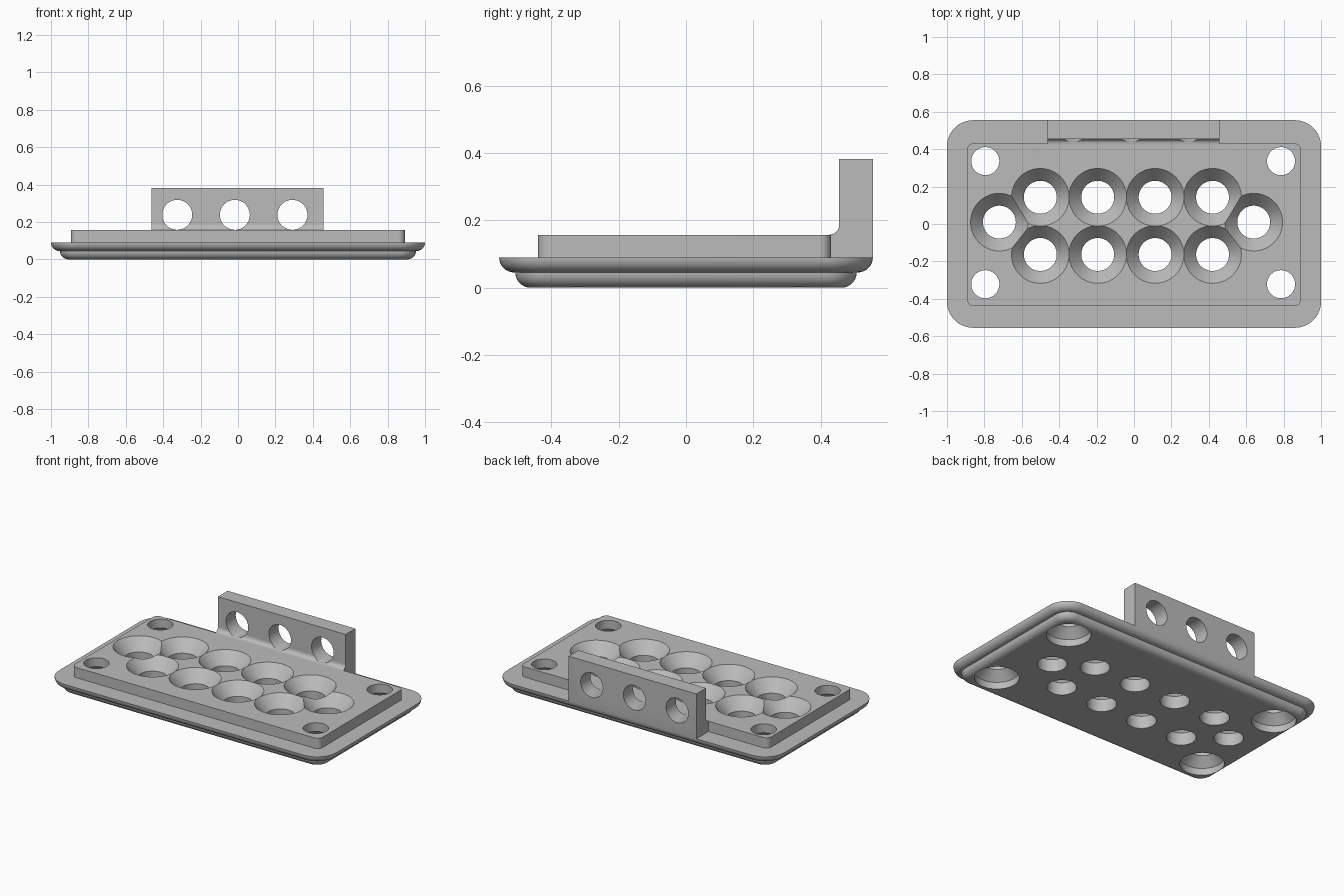
import bpy, bmesh, math

if "Cube" in bpy.data.objects:
    bpy.data.objects.remove(bpy.data.objects["Cube"])

grey = bpy.data.materials.new("plain_grey")
grey.diffuse_color = (0.5, 0.5, 0.5, 1)
grey.use_nodes = True
grey.node_tree.nodes["Principled BSDF"].inputs["Base Color"].default_value = grey.diffuse_color


def loft(name, rings):
    """Closed solid from a stack of rings with equal point counts."""
    bm = bmesh.new()
    rows = [[bm.verts.new(p) for p in ring] for ring in rings]
    n = len(rows[0])
    for a, b in zip(rows, rows[1:]):
        for i in range(n):
            j = (i + 1) % n
            bm.faces.new((a[i], a[j], b[j], b[i]))
    bm.faces.new(rows[0][::-1])
    bm.faces.new(rows[-1])
    bmesh.ops.recalc_face_normals(bm, faces=bm.faces)
    me = bpy.data.meshes.new(name)
    bm.to_mesh(me)
    bm.free()
    ob = bpy.data.objects.new(name, me)
    bpy.context.collection.objects.link(ob)
    me.materials.append(grey)
    return ob


def rounded_rect(hx, hy, r, z, cy=0.0, seg=12):
    pts = []
    for k, (sx, sy) in enumerate([(1, 1), (-1, 1), (-1, -1), (1, -1)]):
        for i in range(seg + 1):
            a = math.pi / 2 * (k + i / seg)
            pts.append((sx * (hx - r) + r * math.cos(a),
                        cy + sy * (hy - r) + r * math.sin(a), z))
    return pts


def turned(name, x, y, profile, seg=64):
    return loft(name, [[(x + r * math.cos(2 * math.pi * i / seg),
                         y + r * math.sin(2 * math.pi * i / seg), z)
                        for i in range(seg)] for r, z in profile])


# Tray body: rounded lower step, rounded upper step, raised block
rings = []
R = 0.045
for base_inset, z0 in ((0.048, 0.0), (0.0, 0.045)):
    for i in range(9):
        a = math.pi / 2 * i / 8
        inset = base_inset + R * (1 - math.sin(a))
        rings.append(rounded_rect(1 - inset, 0.555 - inset, 0.14 - inset,
                                  z0 + R * (1 - math.cos(a))))
for z in (0.09, 0.157):
    rings.append(rounded_rect(0.892, 0.435, 0.035, z, -0.004))
body = loft("tray", rings)

# Upright back plate with a filleted foot
side = [(0.40, 0.06), (0.50, 0.06), (0.555, 0.09), (0.555, 0.382), (0.455, 0.382)]
side += [(0.425 + 0.03 * math.cos(a), 0.187 + 0.03 * math.sin(a))
         for a in (-math.pi / 2 * i / 8 for i in range(9))]
side.append((0.40, 0.157))
plate = loft("back_plate", [[(x, y, z) for y, z in side] for x in (-0.463, 0.457)])

# Cutters: flared cups, corner foot recesses, plate holes
cutters = []
cups = [(-0.501 + 0.307 * i, y) for i in range(4) for y in (0.143, -0.163)]
cups += [(-0.72, 0.01), (0.64, 0.01)]
for x, y in cups:
    cutters.append(turned("cup_cutter", x, y, [
        (0.088, -0.05), (0.088, 0.082), (0.154, 0.157), (0.163, 0.167)]))
for x in (-0.795, 0.786):
    for y in (0.336, -0.322):
        cutters.append(turned("corner_cutter", x, y, [
            (0.132, -0.05), (0.132, 0.045), (0.075, 0.1), (0.075, 0.25)]))
for x in (-0.325, -0.017, 0.291):
    cutters.append(loft("plate_hole_cutter", [
        [(x + 0.08 * math.cos(2 * math.pi * i / 64), y,
          0.238 + 0.08 * math.sin(2 * math.pi * i / 64)) for i in range(64)]
        for y in (0.38, 0.65)]))

# Join plate and cut every hole
for ob, op in [(plate, 'UNION')] + [(c, 'DIFFERENCE') for c in cutters]:
    mod = body.modifiers.new(ob.name, 'BOOLEAN')
    mod.operation = op
    mod.solver = 'EXACT'
    mod.object = ob
    ob.hide_render = True

bpy.ops.object.select_all(action='DESELECT')
body.select_set(True)
bpy.context.view_layer.objects.active = body
bpy.ops.object.convert(target='MESH')
for ob in [plate] + cutters:
    bpy.data.objects.remove(ob)
bpy.ops.object.shade_smooth_by_angle(angle=math.radians(30))
